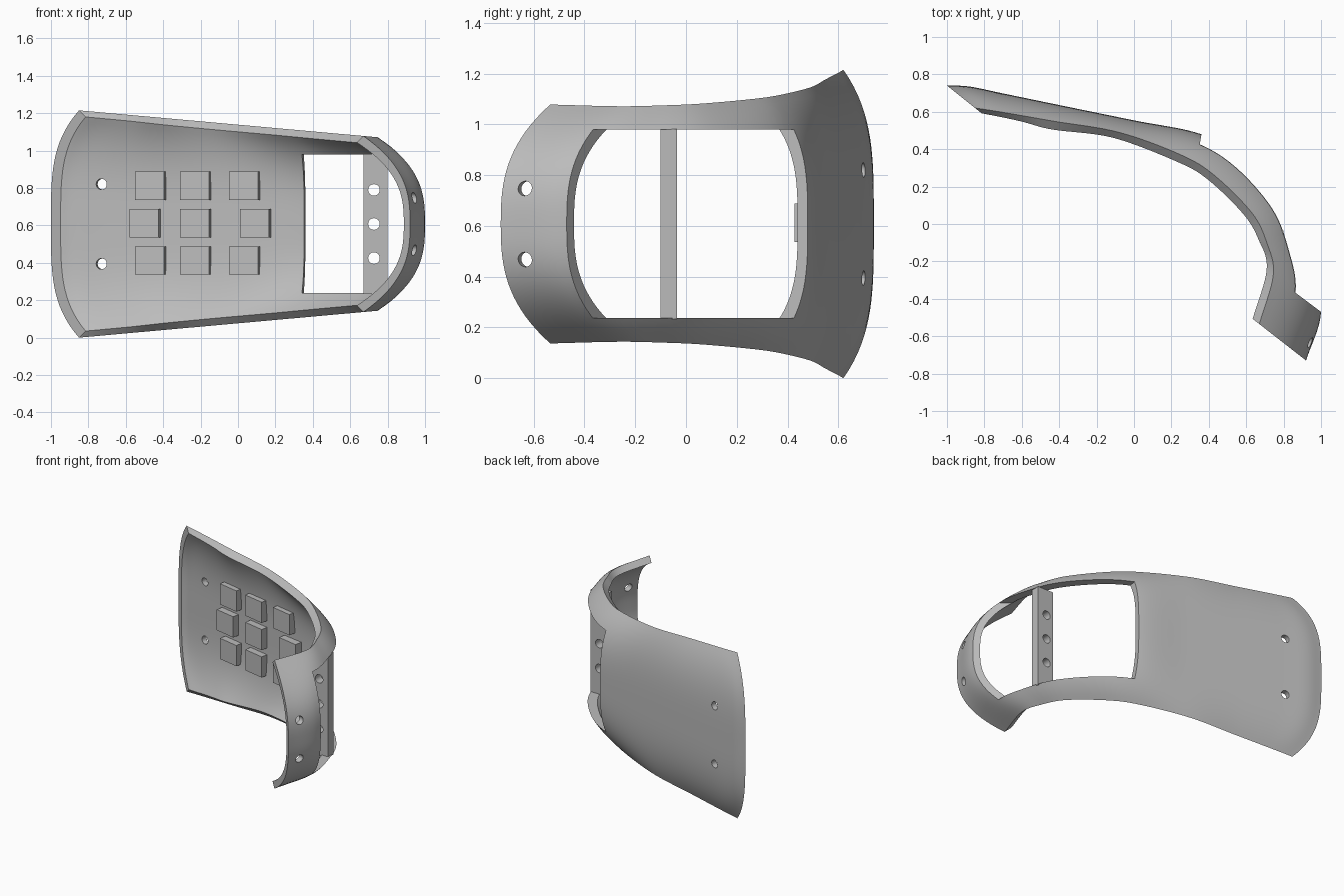
import bpy, bmesh, math
from mathutils import Vector, Matrix

cube = bpy.data.objects.get("Cube")
if cube:
    bpy.data.objects.remove(cube, do_unlink=True)

grey = bpy.data.materials.new("plain_grey")
grey.use_nodes = True
grey.diffuse_color = (0.5, 0.5, 0.5, 1)
grey.node_tree.nodes["Principled BSDF"].inputs["Base Color"].default_value = (0.5, 0.5, 0.5, 1)

MID_Z = 0.6075
THICK = 0.04
SLOPE = 0.2056
PANEL_N = Vector((SLOPE, 1, 0)).normalized()


def finish(name, bm):
    bmesh.ops.recalc_face_normals(bm, faces=bm.faces)
    mesh = bpy.data.meshes.new(name)
    bm.to_mesh(mesh)
    bm.free()
    mesh.materials.append(grey)
    ob = bpy.data.objects.new(name, mesh)
    bpy.context.collection.objects.link(ob)
    return ob


def add_box(bm, centre, size, turn=0):
    mat = Matrix.Translation(centre) @ Matrix.Rotation(turn, 4, "Z") @ Matrix.Diagonal((*size, 1))
    bmesh.ops.create_cube(bm, size=1, matrix=mat)


def add_rod(bm, centre, axis, radius=0.029, depth=0.24):
    turn = Vector(axis).to_track_quat("Z", "Y").to_matrix().to_4x4()
    bmesh.ops.create_cone(bm, cap_ends=True, segments=24, radius1=radius, radius2=radius,
                          depth=depth, matrix=Matrix.Translation(centre) @ turn)


def cut(ob, bm):
    cutter = finish("cutter", bm)
    cutter.hide_render = True
    mod = ob.modifiers.new("cut", "BOOLEAN")
    mod.operation, mod.solver, mod.object = "DIFFERENCE", "EXACT", cutter
    bpy.ops.object.select_all(action="DESELECT")
    bpy.context.view_layer.objects.active = ob
    ob.select_set(True)
    bpy.ops.object.modifier_apply(modifier=mod.name)
    bpy.data.objects.remove(cutter, do_unlink=True)


def spline(points, steps=8):
    pts = [Vector(p) for p in points]
    pts = [2 * pts[0] - pts[1]] + pts + [2 * pts[-1] - pts[-2]]
    out = []
    for a, b, c, d in zip(pts, pts[1:], pts[2:], pts[3:]):
        for i in range(steps):
            t = i / steps
            out.append(0.5 * (2 * b + (c - a) * t + (2 * a - 5 * b + 4 * c - d) * t ** 2
                              + (3 * b - a - 3 * c + d) * t ** 3))
    return out + [pts[-2]]


# Curved shell: plan paths of the middle line and of the rim
middle = spline([(-1, .74), (-.88, .735), (-.7, .698), (-.4, .636), (0, .554), (.36, .48),
                 (.62, .34), (.84, .1), (.95, -.18), (1, -.47), (.92, -.73)])
rim = spline([(-.85, .62), (-.75, .605), (-.62, .583), (-.42, .548), (-.08, .49), (.25, .37),
              (.43, .26), (.63, .06), (.71, -.1), (.745, -.27), (.67, -.535)])
COLS = 36
ts = [2 * i / COLS - 1 for i in range(COLS + 1)]
bm = bmesh.new()
rings = []
last = len(middle) - 1
for k, (m, r) in enumerate(zip(middle, rim)):
    along = middle[min(k + 1, last)] - middle[max(k - 1, 0)]
    normal = Vector((-along.y, along.x)).normalized()
    inward = (r - m).normalized()
    m_in = m + inward * THICK / max(abs(inward.dot(normal)), 0.5)
    r_in = r + inward * 0.045
    half = MID_Z - 0.09 * (r.x + 0.85)
    power = 3.6 - 0.9 * k / last
    ring = []
    for a, b, h, order in ((m, r, half, ts), (m_in, r_in, half - 0.035, ts[::-1])):
        for t in order:
            p = a.lerp(b, abs(t) ** power)
            ring.append(bm.verts.new((p.x, p.y, MID_Z + h * t)))
    rings.append(ring)
n = len(rings[0])
for a, b in zip(rings, rings[1:]):
    for i in range(n):
        j = (i + 1) % n
        bm.faces.new((a[i], a[j], b[j], b[i]))
for ring in (rings[0], rings[-1]):
    for i in range(COLS):
        bm.faces.new((ring[i], ring[i + 1], ring[n - 2 - i], ring[n - 1 - i]))
shell = finish("curved_shell", bm)

# Large side opening and screw holes
bm = bmesh.new()
outline = [(.385, .62), (.33, .3), (.5, -.1), (.6, -.17), (1.2, -.62), (1.3, .6)]
face = bm.faces.new([bm.verts.new((x, y, 0.238)) for x, y in outline])
lift = bmesh.ops.extrude_face_region(bm, geom=[face])["geom"]
bmesh.ops.translate(bm, vec=(0, 0, 0.742), verts=[v for v in lift if isinstance(v, bmesh.types.BMVert)])
for side in (-1, 1):
    add_rod(bm, (-.725, .685, MID_Z + .213 * side), PANEL_N)
    add_rod(bm, (.945, -.635, MID_Z + .14 * side), (.956, -.294, 0))
cut(shell, bm)
bpy.ops.object.shade_smooth_by_angle(angle=math.radians(35))

# Upright bar with three holes
bm = bmesh.new()
add_box(bm, (.735, -.067, MID_Z), (.13, .065, .75))
bar = finish("upright_bar", bm)
bm = bmesh.new()
for i in (-1, 0, 1):
    add_rod(bm, (.727, -.067, MID_Z + .182 * i), (0, 1, 0), .031)
cut(bar, bm)
bpy.ops.object.shade_smooth_by_angle(angle=math.radians(35))

# Grid of pads on the inner face of the panel
for row, xs in ((-1, (-.465, -.225, .037)), (0, (-.495, -.225, .095)), (1, (-.465, -.225, .037))):
    for col, x in enumerate(xs):
        bm = bmesh.new()
        y = .735 - SLOPE * (x + .88) - .056
        add_box(bm, (x, y, MID_Z + .2 * row + .005), (.158, .07, .152), -math.atan(SLOPE))
        finish(f"pad_{row + 2}_{col + 1}", bm)
